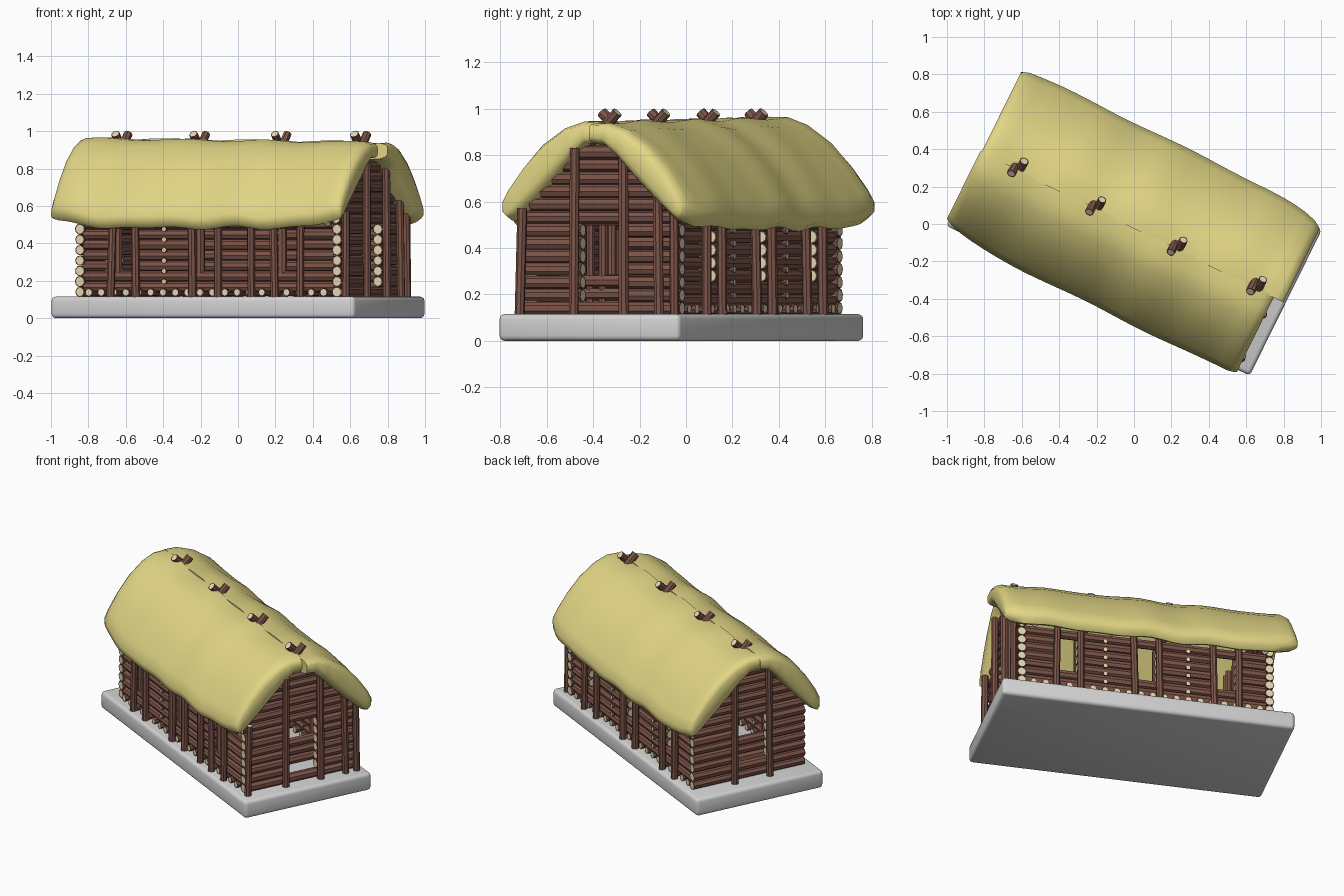
import bpy, bmesh, math, random
from mathutils import Vector, Matrix

random.seed(4)
cube = bpy.data.objects.get("Cube")
if cube:
    bpy.data.objects.remove(cube)

PLACE = Matrix.Translation((0, -0.02, 0)) @ Matrix.Rotation(math.radians(-26.3), 4, 'Z')
LOG_R, PITCH = 0.029, 0.056


def material(name, rgb):
    m = bpy.data.materials.new(name)
    m.use_nodes = True
    m.diffuse_color = (*rgb, 1)
    node = m.node_tree.nodes["Principled BSDF"]
    node.inputs["Base Color"].default_value = (*rgb, 1)
    node.inputs["Roughness"].default_value = 0.9
    return m


BARK = material("bark_brown", (0.205, 0.09, 0.066))
CUT = material("cut_wood_cream", (0.76, 0.69, 0.46))
THATCH = material("thatch_straw", (0.77, 0.68, 0.24))
STONE = material("pale_stone", (0.65, 0.65, 0.65))


def finish(name, bm, *mats):
    bmesh.ops.recalc_face_normals(bm, faces=bm.faces[:])
    mesh = bpy.data.meshes.new(name)
    bm.to_mesh(mesh)
    bm.free()
    for m in mats:
        mesh.materials.append(m)
    ob = bpy.data.objects.new(name, mesh)
    bpy.context.collection.objects.link(ob)
    ob.matrix_world = PLACE
    return ob


def smooth(ob, degrees):
    bpy.ops.object.select_all(action='DESELECT')
    ob.select_set(True)
    bpy.context.view_layer.objects.active = ob
    bpy.ops.object.shade_smooth_by_angle(angle=math.radians(degrees))


def add_log(bm, a, b, r=LOG_R, sides=8):
    """A faceted log from a to b, its pale cut ends rimmed with bark."""
    a, b = Vector(a), Vector(b)
    d = b - a
    r *= random.uniform(0.94, 1.04)
    turn = d.to_track_quat('Z', 'Y').to_matrix().to_4x4()
    spin = Matrix.Rotation(random.uniform(0, 1), 4, 'Z')
    res = bmesh.ops.create_cone(bm, cap_ends=True, segments=sides, radius1=r, radius2=r,
                                depth=d.length, matrix=Matrix.Translation((a + b) / 2) @ turn @ spin)
    caps = [f for f in {f for v in res["verts"] for f in v.link_faces} if len(f.verts) == sides]
    bmesh.ops.inset_individual(bm, faces=caps, thickness=r * 0.2)
    for f in caps:
        f.material_index = 1


def spans(start, end, holes):
    """Split a run into the pieces left between openings."""
    for lo, hi in holes:
        yield start, lo
        start = hi
    yield start, end


# Stone slab
bm = bmesh.new()
bmesh.ops.create_cube(bm, size=1, matrix=Matrix.Translation((0, 0, 0.0575)) @ Matrix.Diagonal((1.81, 0.87, 0.115, 1)))
bmesh.ops.bevel(bm, geom=bm.edges[:], offset=0.022, segments=3, profile=0.5, affect='EDGES')
smooth(finish("stone_slab", bm, STONE), 40)

# Roof section: matching outer and inner points from ridge to eave
OUTER = [(-0.004, 0.95), (0.08, 0.95), (0.17, 0.915), (0.28, 0.83), (0.37, 0.72), (0.44, 0.61), (0.47, 0.545), (0.465, 0.505)]
INNER = [(-0.004, 0.865), (0.06, 0.855), (0.12, 0.80), (0.20, 0.71), (0.28, 0.625), (0.36, 0.54), (0.40, 0.50), (0.435, 0.482)]


def roof_inner(z):
    """Half width of the space under the thatch at height z."""
    for (v0, z0), (v1, z1) in zip(INNER, INNER[1:]):
        if z1 <= z <= z0:
            return v0 + (v1 - v0) * (z0 - z) / (z0 - z1)
    return 0


def thatch(name, side, u0, u1, widen):
    bm = bmesh.new()
    stations = [(u0, 0.45), (u0 + 0.012, 0.78), (u0 + 0.045, 1)]
    n = 26
    stations += [(u0 + 0.045 + (u1 - u0 - 0.09) * i / n, 1) for i in range(1, n)]
    stations += [(u1 - 0.045, 1), (u1 - 0.012, 0.78), (u1, 0.45)]
    m = len(OUTER)
    loop = list(zip(OUTER, INNER)) + list(zip(INNER, OUTER))[::-1]
    rings = []
    for u, s in stations:
        t = abs(2 * (u - u0) / (u1 - u0) - 1) ** 6
        pull = 0.06 if u * side > 0 else 0.01
        ring = []
        for p, q in loop:
            mid = (Vector(p) + Vector(q)) / 2
            v, z = mid + (Vector(p) - mid) * s
            k = v / 0.47                       # 0 at the ridge, 1 at the eave
            z += 0.06 * t * k * k + 0.006 * math.sin(13 * u + side) - 0.013 * u * (1 - k)
            z += 0.006 * k * math.sin(19 * u + 2 * side)
            v += k * (0.004 * math.sin(9 * u + side) - pull * t + widen)
            ring.append(bm.verts.new((u, side * v, z)))
        rings.append(ring)
    for r0, r1 in zip(rings, rings[1:]):
        for j in range(len(r0)):
            k = (j + 1) % len(r0)
            bm.faces.new((r0[j], r0[k], r1[k], r1[j]))
    for ring in (rings[0], rings[-1]):
        for j in range(m - 1):                 # end grain strips
            bm.faces.new((ring[j], ring[j + 1], ring[-2 - j], ring[-1 - j]))
    smooth(finish(name, bm, THATCH), 60)


thatch("front_thatch", -1, -0.918, 0.835, 0.0)
thatch("back_thatch", 1, -0.91, 0.893, 0.035)

# Long walls with three windows each
CENTRES = (-0.49, 0.0, 0.49)
WINDOWS = [(c - 0.062, c + 0.062) for c in CENTRES]
for name, side, wall in (("front_wall", -1, 0.345), ("back_wall", 1, 0.352)):
    bm = bmesh.new()
    for k in range(7):
        z = 0.168 + PITCH * k
        for a, b in spans(-0.74, 0.755, WINDOWS if 2 <= k <= 5 else []):
            add_log(bm, (a, side * wall, z), (b, side * wall, z))
    finish(name, bm, BARK, CUT)

    # Floor joist ends under the wall, and cross-wall log ends between windows
    bm = bmesh.new()
    for i in range(20):
        u = -0.70 + 1.40 * i / 19
        add_log(bm, (u, side * 0.30, 0.138), (u, side * 0.385, 0.138), 0.022)
    for u in (-0.256, 0.256):
        for k in range(1, 7):
            z = 0.14 + PITCH * k
            add_log(bm, (u, side * 0.31, z), (u, side * (wall + 0.031), z), 0.015)
    finish(name + "_cross_log_ends", bm, BARK, CUT)

    # Posts beside the windows, outside and inside
    bm = bmesh.new()
    for u in [c + s * 0.076 for c in CENTRES for s in (-1, 1)]:
        lean = random.uniform(-0.012, 0.012)
        add_log(bm, (u, side * (wall + 0.05), 0.11), (u + lean, side * (wall + 0.046), 0.53), 0.022)
        add_log(bm, (u, side * 0.297, 0.11), (u, side * 0.297, 0.50), 0.021)
    if side < 0:
        add_log(bm, (0.275, -wall - 0.05, 0.11), (0.27, -wall - 0.046, 0.53), 0.022)
        for c in CENTRES:                      # window jambs
            add_log(bm, (c - 0.056, -wall, 0.24), (c - 0.056, -wall, 0.48), 0.026)
    finish(name + "_posts", bm, BARK, CUT)

# Gable walls: a doorway in one, a high opening in the other
GABLES = (("door_gable", 1, 0.775, (-0.09, 0.118), 0.17, (-0.37, -0.11, 0.13, 0.30)),
          ("far_gable", -1, 0.758, (-0.118, 0.09), 0.24, (-0.12, 0.12)))
for name, side, wall, hole, sill, posts in GABLES:
    bm = bmesh.new()
    for k in range(13):
        z = 0.14 + PITCH * k
        low, high = (-0.375, 0.387) if z < 0.5 else (-roof_inner(z) - 0.02, roof_inner(z) + 0.02)
        for a, b in spans(low, high, [hole] if sill < z < 0.49 else []):
            add_log(bm, (side * wall, a, z), (side * wall, b, z))
    finish(name + "_wall", bm, BARK, CUT)

    bm = bmesh.new()
    for v in posts:
        top = 0.57 if abs(v) > 0.35 else 0.63 if abs(v) > 0.2 else 0.83
        add_log(bm, (side * (wall + 0.05), v, 0.11), (side * (wall + 0.046), v * 0.97, top), 0.022)
    if side > 0:                               # back corner post
        add_log(bm, (wall + 0.05, 0.375, 0.11), (wall + 0.046, 0.37, 0.58), 0.02)
    finish(name + "_posts", bm, BARK, CUT)

    # Low screen just inside the opening
    bm = bmesh.new()
    for k in range(3):
        z = 0.145 + PITCH * k
        add_log(bm, (side * 0.56, -0.31, z), (side * 0.56, 0.31, z))
    for v in (-0.16, -0.10):
        add_log(bm, (side * 0.56, side * v, 0.11), (side * 0.56, side * v, 0.50), 0.02)
    finish(name + "_inner_screen", bm, BARK, CUT)

# Crossed rafters that poke out above the ridge
bm = bmesh.new()
for u in (-0.70, -0.235, 0.25, 0.725):
    for side in (-1, 1):
        w = u + side * 0.016
        add_log(bm, (w, 0.014 - side * 0.435, 0.505), (w, 0.014 + side * 0.045, 0.985), 0.024)
finish("crossed_rafters", bm, BARK, CUT)
